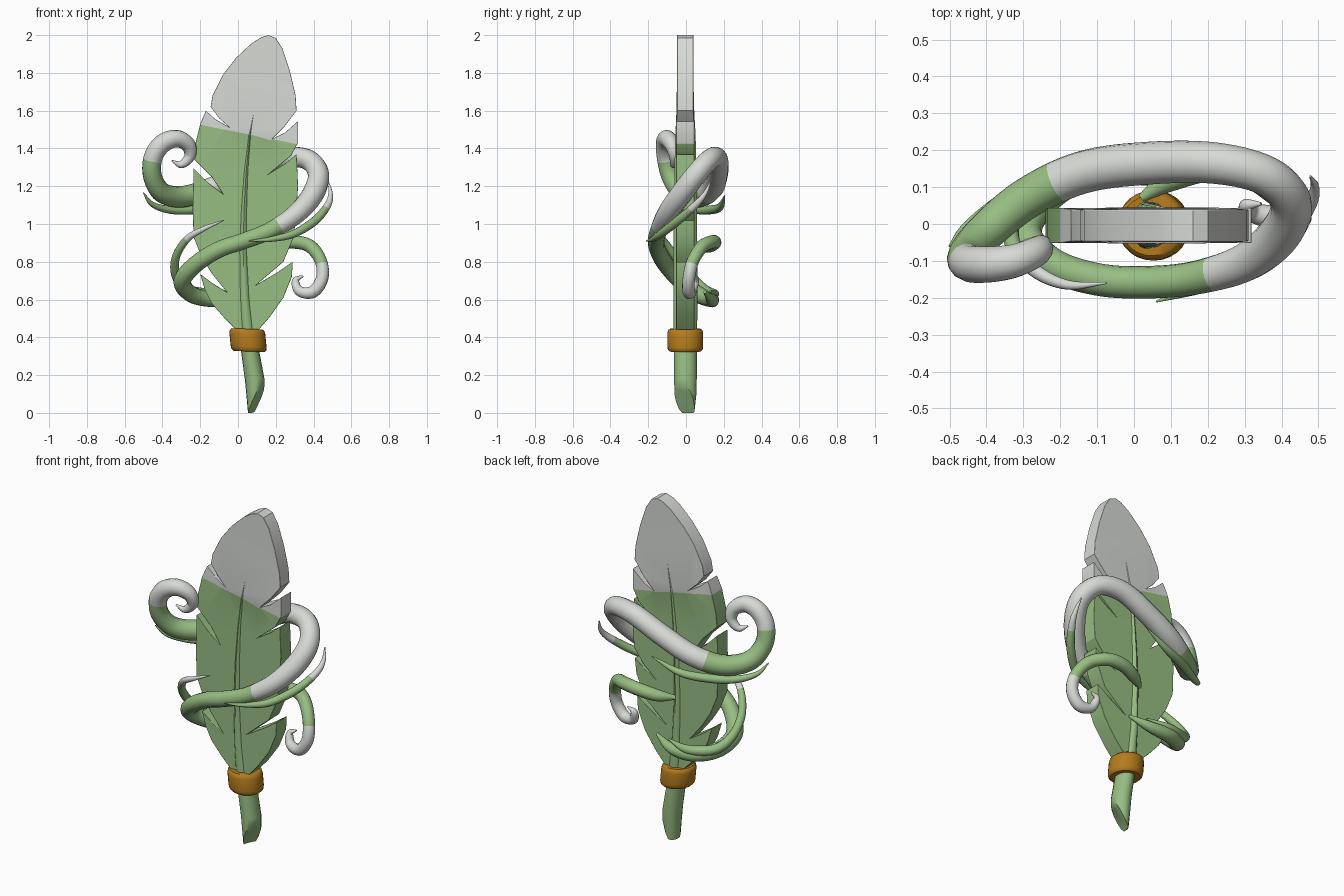
import bpy, bmesh, math
from mathutils import Vector


def material(name, rgb):
    m = bpy.data.materials.new(name)
    m.diffuse_color = (*rgb, 1)
    return m


GREEN = material("leaf green", (0.31, 0.51, 0.225))
WHITE = material("pale white", (0.68, 0.70, 0.665))
GOLD = material("dark gold", (0.46, 0.20, 0.012))


def finish(bm, name, mats, angle=40):
    bmesh.ops.recalc_face_normals(bm, faces=bm.faces[:])
    mesh = bpy.data.meshes.new(name)
    bm.to_mesh(mesh)
    bm.free()
    ob = bpy.data.objects.new(name, mesh)
    bpy.context.collection.objects.link(ob)
    for m in mats:
        mesh.materials.append(m)
    bpy.ops.object.select_all(action='DESELECT')
    bpy.context.view_layer.objects.active = ob
    ob.select_set(True)
    bpy.ops.object.shade_smooth_by_angle(angle=math.radians(angle))
    return ob


def skin(bm, rings, cap=True):
    """Join rings of vertices with quads; returns faces per band."""
    bands = []
    n = len(rings[0])
    for a, b in zip(rings, rings[1:]):
        bands.append([bm.faces.new((a[i], a[(i + 1) % n], b[(i + 1) % n], b[i])) for i in range(n)])
    if cap:
        bands[0].append(bm.faces.new(rings[0]))
        bands[-1].append(bm.faces.new(rings[-1]))
    return bands


def spline(pts, steps):
    """Smooth samples through 4D points (x, y, z, radius)."""
    p = [Vector(q) for q in pts]
    p = [p[0] * 2 - p[1]] + p + [p[-1] * 2 - p[-2]]
    out = []
    for i in range(1, len(p) - 2):
        a, b, c, d = p[i - 1:i + 3]
        for s in range(steps):
            t = s / steps
            q = (b * 2 + (c - a) * t + (a * 2 - b * 5 + c * 4 - d) * t ** 2
                 + (b * 3 - a - c * 3 + d) * t ** 3) * 0.5
            out.append((i - 1 + t, q.to_3d(), max(q[3], 0.003)))
    out.append((len(pts) - 1, p[-2].to_3d(), p[-2][3]))
    return out


def tendril(name, pts, white=(), steps=7, sides=14):
    """Tapered tube; white holds (from, to) ranges counted in control points."""
    bm = bmesh.new()
    path = spline(pts, steps)
    rings, side = [], None
    for i, (t, co, r) in enumerate(path):
        tan = (path[min(i + 1, len(path) - 1)][1] - path[max(i - 1, 0)][1]).normalized()
        side = tan.orthogonal() if side is None else side - tan * side.dot(tan)
        side.normalize()
        up = tan.cross(side)
        rings.append([bm.verts.new(co + (side * math.cos(k) + up * math.sin(k)) * r)
                      for k in (2 * math.pi * j / sides for j in range(sides))])
    for (t, _, _), band in zip(path, skin(bm, rings)):
        for f in band:
            f.material_index = int(any(a <= t < b for a, b in white))
    return finish(bm, name, [GREEN, WHITE])


def paint_tip(bm):
    """Cut along the slanted colour border and whiten everything above it."""
    co, no = Vector((0, 0, 1.485)), Vector((0.2, 0, 1))
    bmesh.ops.bisect_plane(bm, geom=bm.verts[:] + bm.edges[:] + bm.faces[:], plane_co=co, plane_no=no)
    for f in bm.faces:
        f.material_index = int((f.calc_center_median() - co).dot(no) > 0)


# Feather blade: notched outline with thickness
right = [(0.16, 2.0), (0.20, 1.985), (0.235, 1.93), (0.275, 1.81), (0.305, 1.68), (0.31, 1.60),
         (0.25, 1.52), (0.18, 1.45), (0.25, 1.485), (0.318, 1.545), (0.318, 1.43), (0.28, 1.36),
         (0.17, 1.27), (0.25, 1.32), (0.31, 1.37), (0.318, 1.20), (0.31, 1.08), (0.25, 1.0),
         (0.17, 0.93), (0.25, 0.98), (0.305, 1.02), (0.295, 0.93), (0.24, 0.80), (0.10, 0.68),
         (0.21, 0.745), (0.29, 0.80), (0.285, 0.72), (0.24, 0.61), (0.17, 0.51), (0.10, 0.43)]
left = [(0.0, 0.43), (-0.07, 0.50), (-0.14, 0.58), (-0.175, 0.65), (-0.20, 0.735), (-0.14, 0.69),
        (-0.06, 0.64), (-0.14, 0.74), (-0.19, 0.82), (-0.235, 0.93), (-0.24, 1.08), (-0.235, 1.295),
        (-0.16, 1.22), (-0.08, 1.16), (-0.14, 1.25), (-0.20, 1.31), (-0.235, 1.345), (-0.225, 1.43),
        (-0.20, 1.53), (-0.17, 1.60), (-0.12, 1.555), (-0.05, 1.515), (-0.10, 1.56), (-0.145, 1.62),
        (-0.135, 1.68), (-0.08, 1.79), (-0.01, 1.88), (0.07, 1.955), (0.12, 1.987)]
bm = bmesh.new()
loops = []
for s in (-1, 1):
    loops.append([bm.verts.new((x, -0.004 + s * (0.048 if z < 1.55 else 0.043), z)) for x, z in right + left])
for loop in loops:
    bm.faces.new(loop)
n = len(loops[0])
for i in range(n):
    j = (i + 1) % n
    bm.faces.new((loops[0][i], loops[0][j], loops[1][j], loops[1][i]))
bmesh.ops.recalc_face_normals(bm, faces=bm.faces[:])
bmesh.ops.triangulate(bm, faces=[f for f in bm.faces if len(f.verts) > 4])
paint_tip(bm)
blade = finish(bm, "feather_blade", [GREEN, WHITE], 30)
bev = blade.modifiers.new("soft_rim", 'BEVEL')
bev.width, bev.segments, bev.limit_method = 0.012, 2, 'ANGLE'
bev.angle_limit = math.radians(50)

# Central shaft: oval loft, cut on a slant at the quill point
shaft = [(0.085, -0.02, 0.032, 0.045), (0.092, 0.10, 0.048, 0.058), (0.088, 0.18, 0.052, 0.06),
         (0.062, 0.34, 0.048, 0.06), (0.05, 0.44, 0.045, 0.062), (0.035, 0.62, 0.036, 0.064),
         (0.027, 0.86, 0.03, 0.063), (0.032, 1.08, 0.025, 0.061), (0.043, 1.28, 0.019, 0.058),
         (0.062, 1.47, 0.012, 0.054), (0.10, 1.68, 0.004, 0.042)]
bm = bmesh.new()
skin(bm, [[bm.verts.new((x + rx * math.cos(k), -0.003 + ry * math.sin(k), z))
           for k in (math.tau * j / 16 for j in range(16))] for x, z, rx, ry in shaft])
cut = bmesh.ops.bisect_plane(bm, geom=bm.verts[:] + bm.edges[:] + bm.faces[:], clear_outer=True,
                             plane_co=(0.078, 0.03, 0.0), plane_no=(1.9, -0.8, -1))
bmesh.ops.holes_fill(bm, edges=[e for e in bm.edges if e.is_boundary])
low = min(v.co.z for v in bm.verts)
for v in bm.verts:
    if v.co.z < 0.1:
        v.co.z = max(v.co.z, 0.0)
paint_tip(bm)
finish(bm, "shaft", [GREEN, WHITE])

# Gold collar: rounded band lathed around the shaft
profile = [(0.05, 0.325), (0.082, 0.325), (0.092, 0.335), (0.095, 0.35), (0.095, 0.42),
           (0.091, 0.437), (0.082, 0.445), (0.05, 0.445)]
bm = bmesh.new()
rings = []
for r, z in profile:
    rings.append([bm.verts.new((0.053 - (z - 0.385) * 0.1 + r * math.cos(k), -0.004 + r * math.sin(k),
                                z - 0.04 * r * math.cos(k)))
                  for k in (math.tau * j / 28 for j in range(28))])
skin(bm, rings + [rings[0]], cap=False)
finish(bm, "collar", [GOLD])

# Main vine: winds from the lower back, across the front, around the back and into a curl
tendril("main_vine", [
    (0.12, 0.10, 0.64, 0.008), (0.0, 0.135, 0.60, 0.03), (-0.14, 0.13, 0.60, 0.04),
    (-0.25, 0.06, 0.63, 0.044), (-0.295, -0.03, 0.70, 0.046), (-0.22, -0.11, 0.79, 0.045),
    (-0.10, -0.15, 0.865, 0.044), (0.03, -0.158, 0.91, 0.044), (0.17, -0.145, 0.965, 0.046),
    (0.31, -0.10, 1.055, 0.053), (0.40, -0.02, 1.165, 0.058), (0.425, 0.06, 1.27, 0.056),
    (0.36, 0.13, 1.345, 0.054), (0.22, 0.165, 1.345, 0.056), (0.04, 0.165, 1.27, 0.058),
    (-0.14, 0.14, 1.19, 0.058), (-0.29, 0.07, 1.145, 0.057), (-0.40, -0.02, 1.165, 0.054),
    (-0.452, -0.08, 1.25, 0.05), (-0.45, -0.105, 1.35, 0.05), (-0.40, -0.11, 1.425, 0.05),
    (-0.325, -0.10, 1.452, 0.046), (-0.265, -0.075, 1.42, 0.04), (-0.255, -0.06, 1.36, 0.03),
    (-0.30, -0.065, 1.315, 0.02), (-0.35, -0.08, 1.335, 0.004)],
    white=[(8.2, 15.4), (18.8, 99)])

# Short side vine with a small hanging curl
tendril("side_vine", [
    (0.02, 0.07, 0.87, 0.012), (0.10, 0.12, 0.88, 0.032), (0.20, 0.15, 0.90, 0.036),
    (0.30, 0.14, 0.905, 0.036), (0.385, 0.085, 0.88, 0.035), (0.44, 0.035, 0.80, 0.033),
    (0.445, 0.015, 0.71, 0.033), (0.395, 0.015, 0.64, 0.033), (0.325, 0.03, 0.645, 0.027),
    (0.305, 0.05, 0.70, 0.019), (0.345, 0.055, 0.725, 0.004)], white=[(5.1, 99)])

# Thin wisps that follow the main vine
tendril("left_wisp", [
    (-0.075, -0.16, 1.02, 0.003), (-0.18, -0.165, 0.975, 0.013), (-0.27, -0.125, 0.92, 0.019),
    (-0.33, -0.05, 0.82, 0.022), (-0.325, 0.03, 0.72, 0.025), (-0.26, 0.10, 0.65, 0.028),
    (-0.12, 0.15, 0.63, 0.025), (0.02, 0.13, 0.645, 0.005)], white=[(0, 2)])
tendril("right_wisp", [
    (0.06, -0.21, 0.91, 0.003), (0.18, -0.175, 0.92, 0.014), (0.30, -0.13, 0.95, 0.021),
    (0.41, -0.04, 1.02, 0.023), (0.475, 0.05, 1.10, 0.019), (0.49, 0.10, 1.16, 0.012),
    (0.478, 0.13, 1.225, 0.003)], white=[(3.7, 99)])
tendril("back_wisp", [
    (-0.50, -0.06, 1.165, 0.003), (-0.455, -0.01, 1.105, 0.014), (-0.36, 0.06, 1.075, 0.021),
    (-0.23, 0.13, 1.075, 0.024), (-0.08, 0.18, 1.09, 0.02), (0.08, 0.205, 1.15, 0.003)])
